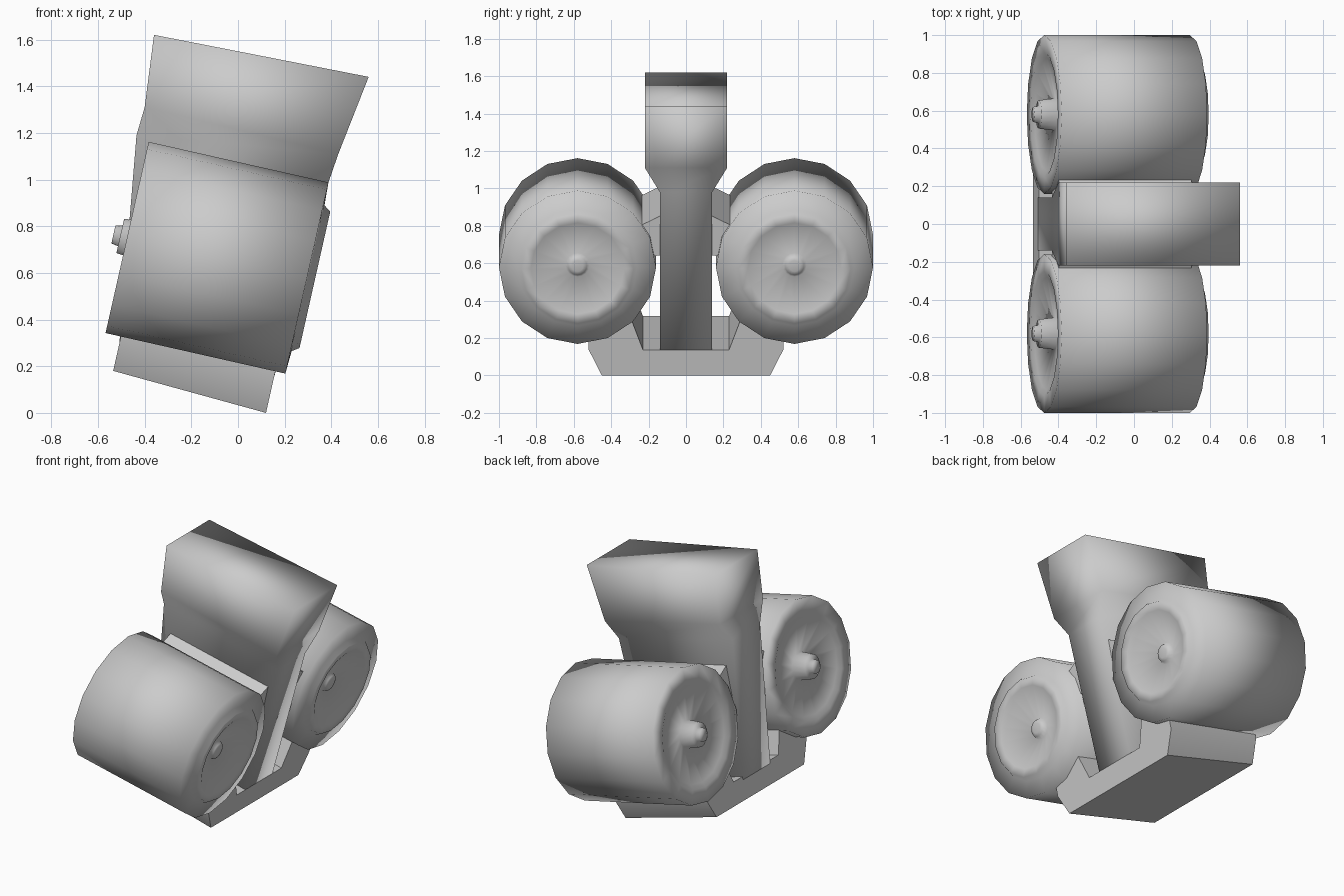
import bpy, bmesh
from math import radians, sin, cos, pi
from mathutils import Matrix, Vector

if "Cube" in bpy.data.objects:
    bpy.data.objects.remove(bpy.data.objects["Cube"])

TILT = radians(12.7)
LEAN = Vector((sin(TILT), 0, cos(TILT)))


def finish(name, bm, mirror=False, angle=95):
    bmesh.ops.recalc_face_normals(bm, faces=bm.faces)
    me = bpy.data.meshes.new(name)
    bm.to_mesh(me)
    bm.free()
    ob = bpy.data.objects.new(name, me)
    bpy.context.collection.objects.link(ob)
    if mirror:
        mod = ob.modifiers.new("Mirror", 'MIRROR')
        mod.use_axis = (False, True, False)
        mod.use_mirror_merge = False
    bpy.ops.object.select_all(action='DESELECT')
    ob.select_set(True)
    bpy.context.view_layer.objects.active = ob
    bpy.ops.object.shade_smooth_by_angle(angle=radians(angle))
    return ob


def loft(name, sections, **kw):
    """Skin a list of closed cross-sections and cap both ends."""
    bm = bmesh.new()
    rings = [[bm.verts.new(p) for p in s] for s in sections]
    n = len(rings[0])
    for a, b in zip(rings, rings[1:]):
        for i in range(n):
            j = (i + 1) % n
            bm.faces.new((a[i], a[j], b[j], b[i]))
    bm.faces.new(rings[0])
    bm.faces.new(rings[-1])
    return finish(name, bm, **kw)


def lathe(name, profile, center, sides=16, **kw):
    """Revolve (axial, radius) pairs round the tilted x axis."""
    place = Matrix.Translation(center) @ Matrix.Rotation(TILT, 4, 'Y')
    rings = []
    for u, r in profile:
        rings.append([place @ Vector((u, r * sin(2 * pi * i / sides), r * cos(2 * pi * i / sides)))
                      for i in range(sides)])
    return loft(name, rings, **kw)


# Engine drums: stepped hub and dish at one end, raised lip and cone at the other
lathe("engine_drum", [
    (-.455, .04), (-.425, .045), (-.425, .075), (-.34, .085), (-.38, .30), (-.395, .33),
    (-.395, .42), (.395, .42),
    (.40, .32), (.43, .30), (.425, .25), (.335, .065), (.36, .05), (.365, .03)],
    (-.09, .58, .665), mirror=True)

# Central pylon widening to the mounting block: left (x, z), right (x, z), half width
stem = [((-.51, .28), (.14, .10), .14),
        ((-.435, 1.19), (.385, .98), .14),
        ((-.40, 1.31), (.43, 1.11), .22),
        ((-.36, 1.62), (.56, 1.44), .22)]
loft("pylon", [[(l[0], -w, l[1]), (r[0], -w, r[1]), (r[0], w, r[1]), (l[0], w, l[1])]
               for l, r, w in stem])

# Foot plate with two cradles reaching up into the drums
half = [(.45, 0), (.52, .14), (.52, .30), (.29, .30), (.23, .14)]
outline = half + [(-y, h) for y, h in reversed(half)]
ends = [Vector((-.535, 0, .18)), Vector((.12, 0, 0))]
loft("foot_plate", [[e + LEAN * h + Vector((0, y, 0)) for y, h in outline] for e in ends], angle=60)

# Side arms joining pylon and drums
place = Matrix.Rotation(TILT, 4, 'Y')
arm = [(.10, .69), (.26, .67), (.26, .84), (.10, .92)]
loft("side_arm", [[place @ Vector((u, y, v)) for y, v in arm] for u in (-.60, .12)],
     mirror=True, angle=60)
